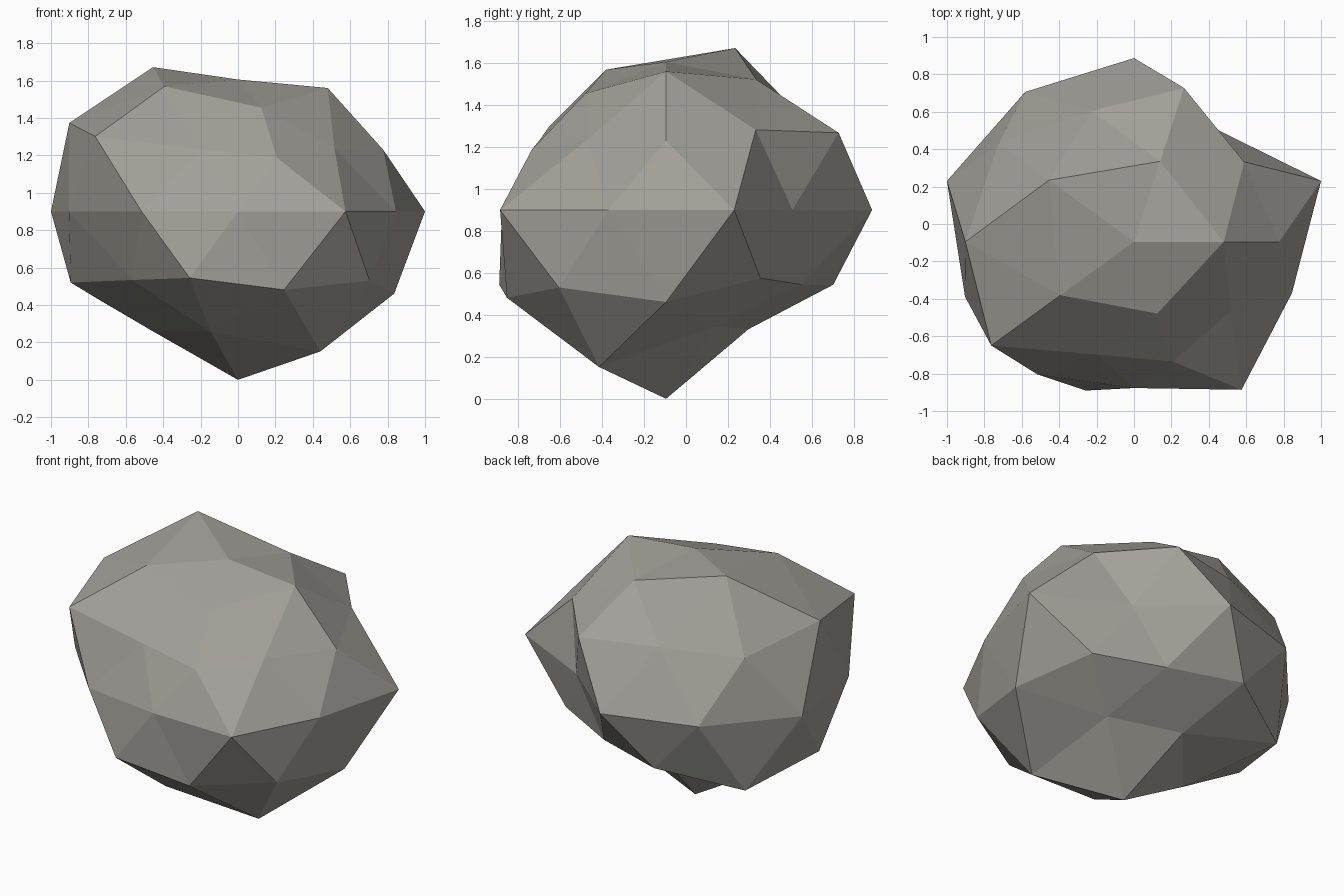
import bpy, bmesh, math

if "Cube" in bpy.data.objects:
    bpy.data.objects.remove(bpy.data.objects["Cube"])

# Bands of the rock: unit height, first azimuth in degrees, radius at each even step round
BANDS = [
    (1.000, 0, [0.83]),
    (0.851, 0, [0.913, 0.86, 1.067, 0.925, 0.768]),
    (0.526, 36, [0.855, 0.865, 1.06, 0.745, 0.75]),
    (0.447, 0, [0.868, 0.967, 1.0, 1.055, 0.753]),
    (0.000, 18, [1.0515, 0.745, 0.982, 0.99, 1.0515,
                 0.95, 0.877, 0.782, 0.978, 0.888]),
    (-0.447, 36, [0.855, 0.937, 1.0, 0.935, 0.972]),
    (-0.526, 0, [0.982, 0.795, 1.067, 0.82, 0.937]),
    (-0.851, 36, [0.768, 0.786, 0.88, 0.89, 1.035]),
    (-1.000, 0, [1.059]),
]
SQUASH = 0.85                 # flattening in height
CENTRE = (0.0, -0.095, 0.9)


def radius(co):
    """Radius of the rock in the direction of a unit vector."""
    _, first, radii = min(BANDS, key=lambda b: abs(b[0] - co.z))
    step = 360 / len(radii)
    azimuth = math.degrees(math.atan2(co.y, co.x))
    return radii[round((azimuth - first) / step) % len(radii)]


# Stone colour
stone = bpy.data.materials.new("warm_grey_stone")
stone.diffuse_color = (0.36, 0.35, 0.315, 1)
stone.use_nodes = True
stone.node_tree.nodes["Principled BSDF"].inputs["Base Color"].default_value = stone.diffuse_color

# Faceted boulder: ball pushed in and out along its radii
bm = bmesh.new()
bmesh.ops.create_icosphere(bm, subdivisions=2, radius=1)
for v in bm.verts:
    p = v.co.normalized()
    p *= radius(p)
    v.co = (CENTRE[0] + p.x, CENTRE[1] + p.y, CENTRE[2] + p.z * SQUASH)
bmesh.ops.recalc_face_normals(bm, faces=bm.faces)

mesh = bpy.data.meshes.new("boulder")
bm.to_mesh(mesh)
bm.free()
mesh.materials.append(stone)
boulder = bpy.data.objects.new("boulder", mesh)
bpy.context.collection.objects.link(boulder)
